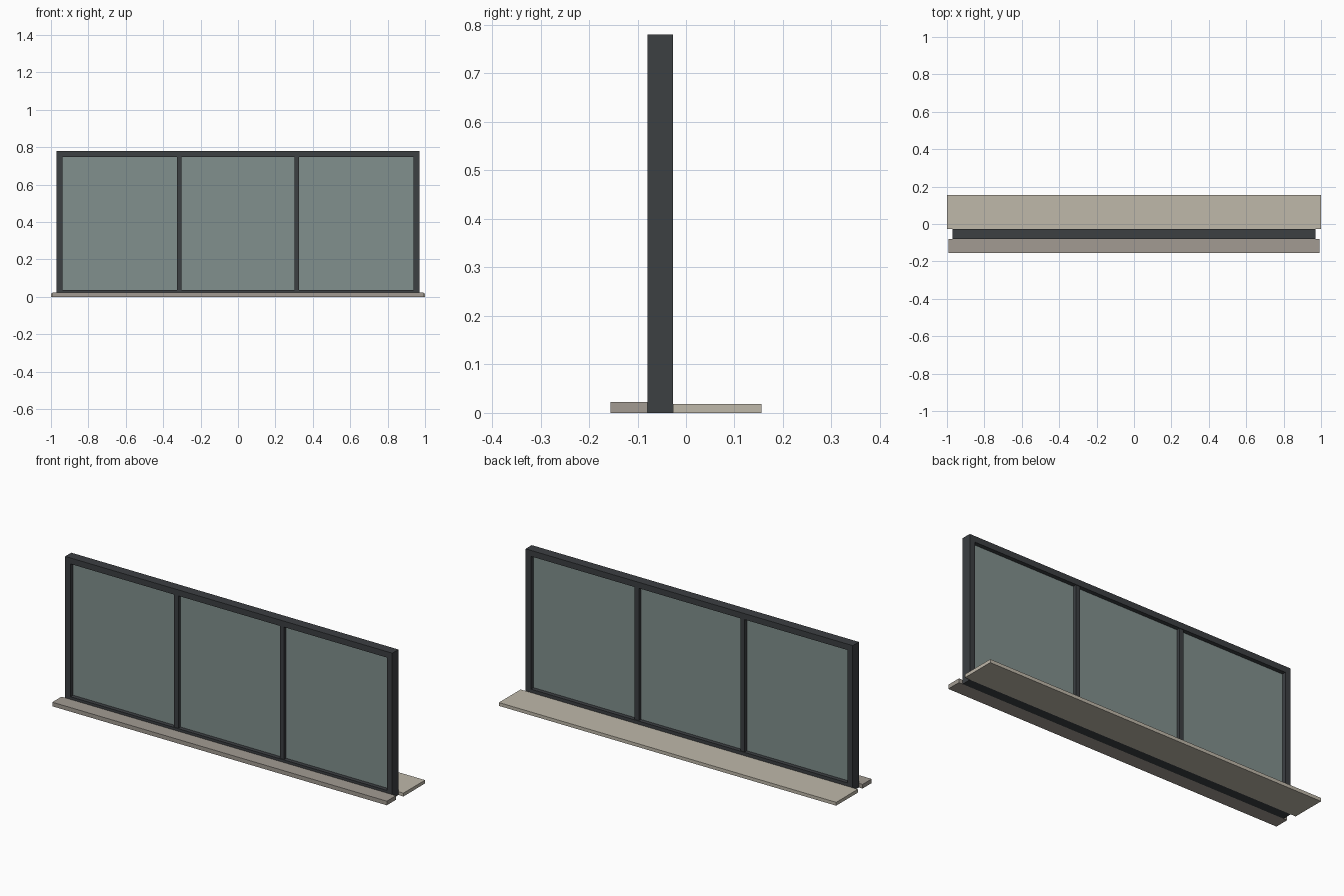
import bpy
import bmesh
from mathutils import Vector

if "Cube" in bpy.data.objects:
    bpy.data.objects.remove(bpy.data.objects["Cube"])


def material(name, rgb):
    m = bpy.data.materials.new(name)
    m.diffuse_color = (*rgb, 1)
    m.use_nodes = True
    m.node_tree.nodes["Principled BSDF"].inputs["Base Color"].default_value = m.diffuse_color
    return m


def box(name, x, y, z, mat):
    """Axis-aligned box from (min, max) ranges."""
    bm = bmesh.new()
    bmesh.ops.create_cube(bm, size=1)
    lo, hi = Vector((x[0], y[0], z[0])), Vector((x[1], y[1], z[1]))
    for v in bm.verts:
        v.co = Vector([lo[i] + (v.co[i] + 0.5) * (hi[i] - lo[i]) for i in range(3)])
    me = bpy.data.meshes.new(name)
    bm.to_mesh(me)
    bm.free()
    me.materials.append(mat)
    ob = bpy.data.objects.new(name, me)
    bpy.context.collection.objects.link(ob)
    return ob


dark = material("frame_grey", (0.045, 0.05, 0.055))
glass = material("glass", (0.22, 0.28, 0.27))
stone = material("outer_sill_stone", (0.36, 0.33, 0.29))
board = material("inner_sill_board", (0.52, 0.48, 0.40))

W, H = 0.97, 0.78            # frame half width, height
T, B = 0.032, 0.036          # frame bar width, bottom rail height
Y0, Y1 = -0.079, -0.027      # frame depth range
YC = (Y0 + Y1) / 2
inner = W - T
M, MX = 0.0125, 0.3135       # mullion half width, offset

# Outer frame
for side, s in (("left", -1), ("right", 1)):
    box(f"{side}_jamb", sorted((s * inner, s * W)), (Y0, Y1), (0, H), dark)
box("top_rail", (-inner, inner), (Y0, Y1), (H - T, H), dark)
box("bottom_rail", (-inner, inner), (Y0, Y1), (0, B), dark)

# Mullions
for side, s in (("left", -1), ("right", 1)):
    box(f"{side}_mullion", (s * MX - M, s * MX + M), (YC - 0.022, YC + 0.022),
        (B, H - T), dark)

# Glass panes
edges = [(-inner, -MX - M), (-MX + M, MX - M), (MX + M, inner)]
for i, e in enumerate(edges):
    box(f"glass_pane_{i + 1}", e, (YC - 0.004, YC + 0.004), (B, H - T), glass)

# Sills
box("outer_sill", (-0.992, 0.992), (-0.156, Y0), (0, 0.022), stone)
box("inner_sill", (-1, 1), (Y1, 0.156), (0, 0.018), board)
